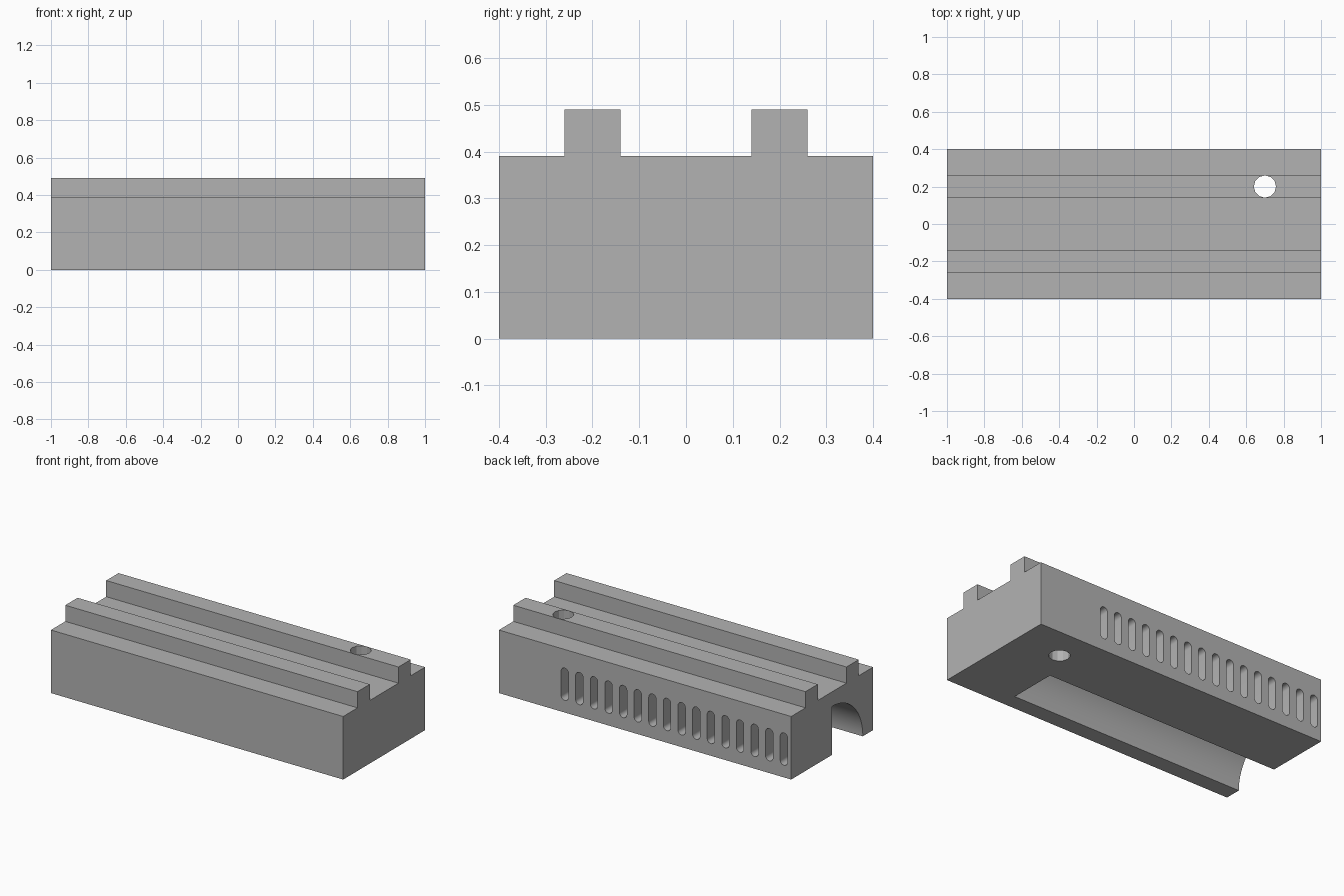
import bpy, bmesh, math

cube = bpy.data.objects.get("Cube")
if cube:
    bpy.data.objects.remove(cube, do_unlink=True)


def arc(cx, cy, radius, start, end, steps):
    """Points along a circular arc, angles in degrees."""
    angles = [math.radians(start + (end - start) * i / steps) for i in range(steps + 1)]
    return [(cx + radius * math.cos(a), cy + radius * math.sin(a)) for a in angles]


def prism(name, profiles, axis, low, high):
    """Extrude closed profiles along one axis (0, 1 or 2)."""
    def place(p, depth):
        co = list(p)
        co.insert(axis, depth)
        return co

    bm = bmesh.new()
    for profile in profiles:
        face = bm.faces.new([bm.verts.new(place(p, low)) for p in profile])
        side = bmesh.ops.extrude_face_region(bm, geom=[face])["geom"]
        for v in side:
            if isinstance(v, bmesh.types.BMVert):
                v.co[axis] = high
    bmesh.ops.recalc_face_normals(bm, faces=bm.faces)
    mesh = bpy.data.meshes.new(name)
    bm.to_mesh(mesh)
    bm.free()
    obj = bpy.data.objects.new(name, mesh)
    bpy.context.collection.objects.link(obj)
    return obj


# Block with two rails on top, one profile along the length
top, rail_top = 0.39, 0.49
outline = [(-0.4, 0), (0.4, 0), (0.4, top)]
for y in (0.2, -0.2):
    outline += [(y + 0.06, top), (y + 0.06, rail_top), (y - 0.06, rail_top), (y - 0.06, top)]
outline.append((-0.4, top))
block = prism("railed_block", [outline], 0, -1, 1)

# Quarter-round channel underneath, open at one end
quarter = arc(0, 0, 0.3, 90, 180, 24)
quarter += [(-0.3, -0.1), (0, -0.1)]
channel = prism("channel_cutter", [quarter], 0, -1.1, 0.6)

# Row of rounded vents from the back face into the channel
vents = []
for i in range(16):
    x = 0.55 - 0.1 * i
    vents.append(arc(x, 0.25, 0.025, 0, 180, 12) + arc(x, 0.1, 0.025, 180, 360, 12))
vent_row = prism("vent_cutter", vents, 1, -0.02, 0.5)

# Vertical hole through one rail
hole = prism("hole_cutter", [arc(0.7, 0.2, 0.0595, 0, 360, 12)[:-1]], 2, -0.1, 0.6)

bpy.context.view_layer.objects.active = block
for cutter in (channel, vent_row, hole):
    cutter.hide_render = True
    mod = block.modifiers.new(cutter.name, "BOOLEAN")
    mod.operation = "DIFFERENCE"
    mod.solver = "EXACT"
    mod.object = cutter
    bpy.ops.object.modifier_apply(modifier=mod.name)
    bpy.data.objects.remove(cutter, do_unlink=True)

# Plain grey finish
grey = bpy.data.materials.new("light_grey")
grey.use_nodes = True
colour = (0.45, 0.45, 0.45, 1)
grey.diffuse_color = colour
grey.node_tree.nodes["Principled BSDF"].inputs["Base Color"].default_value = colour
block.data.materials.clear()
block.data.materials.append(grey)

bpy.ops.object.select_all(action="DESELECT")
block.select_set(True)
bpy.ops.object.shade_smooth_by_angle(angle=math.radians(20))
